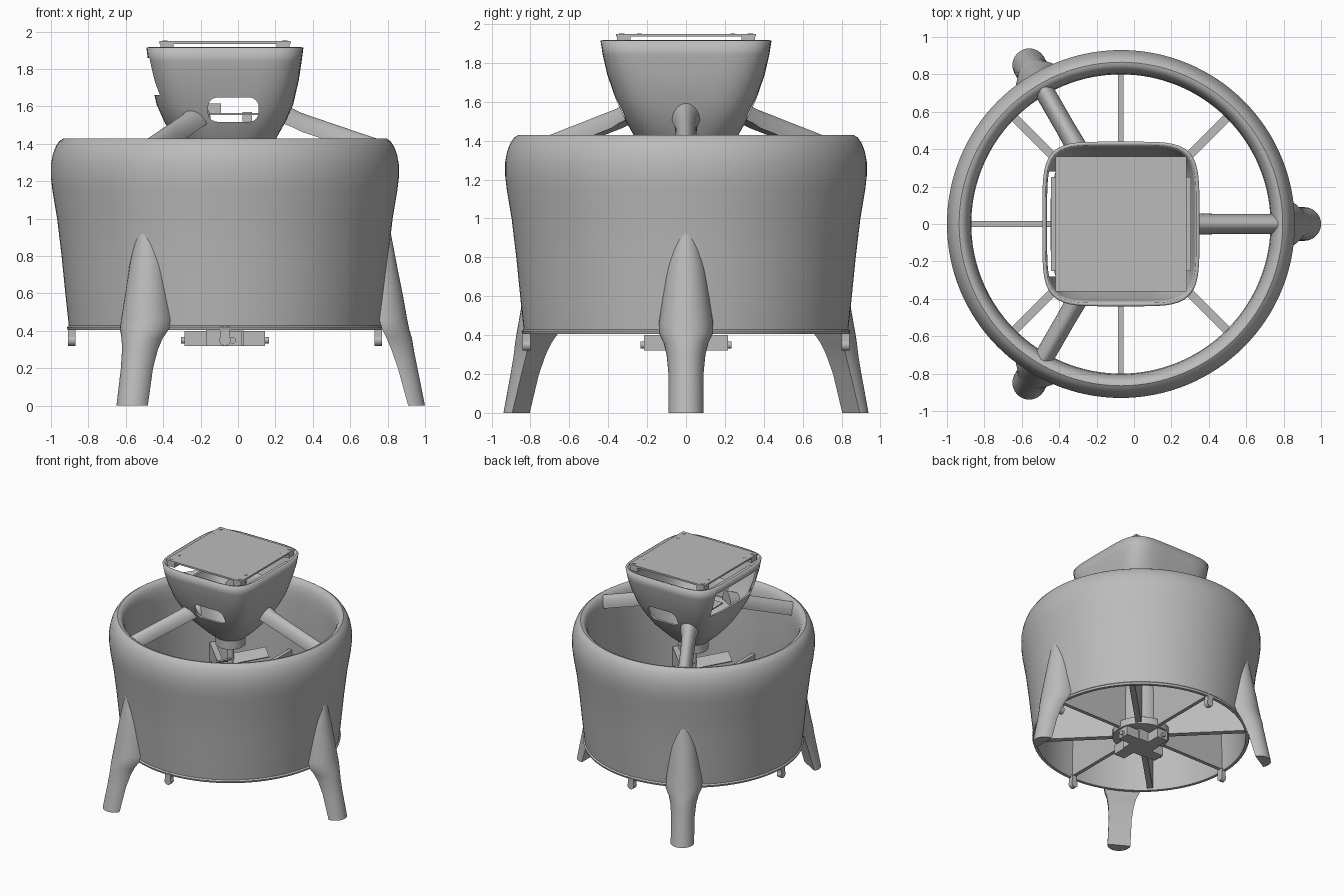
import bpy, bmesh
from math import sin, cos, pi, radians
from mathutils import Matrix, Vector

if "Cube" in bpy.data.objects:
    bpy.data.objects.remove(bpy.data.objects["Cube"])

AXIS = Matrix.Translation((-0.07, 0, 0))   # duct axis

grey = bpy.data.materials.new("plain_grey")
grey.use_nodes = True
grey.diffuse_color = (0.5, 0.5, 0.5, 1)
grey.node_tree.nodes["Principled BSDF"].inputs["Base Color"].default_value = (0.5, 0.5, 0.5, 1)


def finish(name, bm, turn=0, smooth=True):
    """Place a mesh about the duct axis, turned by an angle in degrees."""
    bm.transform(AXIS @ Matrix.Rotation(radians(turn), 4, 'Z'))
    bmesh.ops.recalc_face_normals(bm, faces=bm.faces)
    mesh = bpy.data.meshes.new(name)
    bm.to_mesh(mesh)
    bm.free()
    mesh.materials.append(grey)
    ob = bpy.data.objects.new(name, mesh)
    bpy.context.collection.objects.link(ob)
    if smooth:
        bpy.ops.object.select_all(action='DESELECT')
        ob.select_set(True)
        bpy.context.view_layer.objects.active = ob
        bpy.ops.object.shade_smooth_by_angle(angle=radians(35))
    return ob


def loft(name, rings, turn=0, caps=(True, True), closed=False):
    """Skin a list of equal-length point rings."""
    bm = bmesh.new()
    rows = [[bm.verts.new(p) for p in ring] for ring in rings]
    pairs = list(zip(rows, rows[1:]))
    if closed:
        pairs.append((rows[-1], rows[0]))
    for a, b in pairs:
        for i in range(len(a)):
            j = (i + 1) % len(a)
            bm.faces.new((a[i], a[j], b[j], b[i]))
    if caps[0]:
        bm.faces.new(rows[0])
    if caps[1]:
        bm.faces.new(rows[-1])
    return finish(name, bm, turn)


def circle(r, z, n=96):
    return [(r * cos(2 * pi * i / n), r * sin(2 * pi * i / n), z) for i in range(n)]


def box(name, centre, size, turn=0, bevel=0, tilt=0):
    bm = bmesh.new()
    bmesh.ops.create_cube(bm, size=1)
    bm.transform(Matrix.Translation(centre) @ Matrix.Rotation(radians(tilt), 4, 'X')
                 @ Matrix.Diagonal((*size, 1)))
    if bevel:
        # round only the edges running along y
        edges = [e for e in bm.edges if abs((e.verts[0].co - e.verts[1].co).normalized().y) > 0.9]
        bmesh.ops.bevel(bm, geom=edges, offset=bevel, segments=6, affect='EDGES', profile=0.5)
    return finish(name, bm, turn, False)


def rod(name, centre, r, length, axis='Z', turn=0):
    bm = bmesh.new()
    bmesh.ops.create_cone(bm, cap_ends=True, segments=24, radius1=r, radius2=r, depth=length)
    up = {'X': Vector((1, 0, 0)), 'Y': Vector((0, 1, 0)), 'Z': Vector((0, 0, 1))}[axis]
    bm.transform(Matrix.Translation(centre) @ up.to_track_quat('Z', 'Y').to_matrix().to_4x4())
    return finish(name, bm, turn)


# Duct: closed wing-like section turned round the axis
section = [(0.815, 0.405), (0.84, 0.405), (0.845, 0.42), (0.835, 0.43), (0.853, 0.6),
           (0.873, 0.8), (0.897, 1.0), (0.922, 1.15), (0.93, 1.22), (0.93, 1.29),
           (0.921, 1.34), (0.905, 1.385), (0.885, 1.415), (0.865, 1.428), (0.848, 1.425),
           (0.83, 1.41), (0.815, 1.38), (0.805, 1.33), (0.80, 1.26), (0.80, 0.9)]
loft("duct", [circle(r, z, 128) for r, z in section], caps=(False, False), closed=True)


def half_round(n=18):
    return [(cos(t), sin(t)) for t in [-pi / 2 + pi * i / n for i in range(n + 1)]]


# Legs: height, inner radius, outer radius, half width
leg = [(0, 0.98, 1.07, 0.09), (0.2, 0.925, 1.03, 0.09), (0.3, 0.89, 1.01, 0.1),
       (0.36, 0.865, 1.0, 0.115), (0.41, 0.84, 0.985, 0.14), (0.46, 0.825, 0.975, 0.14),
       (0.6, 0.82, 0.95, 0.12), (0.75, 0.82, 0.92, 0.1), (0.88, 0.82, 0.895, 0.07),
       (0.96, 0.82, 0.88, 0.03)]
# Arms: radius, top height, half width
arm = [(0.28, 1.62, 0.075), (0.36, 1.59, 0.068), (0.41, 1.565, 0.056),
       (0.6, 1.5, 0.053), (0.86, 1.412, 0.053)]
for k in range(3):
    loft(f"leg_{k + 1}", [[(a + (b - a) * c, w * s, z) for c, s in half_round()]
                          for z, a, b, w in leg], 120 * k)
    loft(f"arm_{k + 1}", [[(r, w * s, z - 0.1 + 0.1 * c) for c, s in half_round()]
                          for r, z, w in arm], 120 * k)


# Pod: rounded square shell narrowing to a round neck
def squircle(hx, hy, n, z, count=96):
    ring = []
    for i in range(count):
        c, s = cos(2 * pi * i / count), sin(2 * pi * i / count)
        k = (abs(c) ** n + abs(s) ** n) ** (-1 / n)
        ring.append((hx * k * c, hy * k * s, z))
    return ring


pod_rings = [(0.12, 0.12, 2, 1.27), (0.19, 0.19, 2.2, 1.33), (0.24, 0.235, 2.6, 1.385),
             (0.275, 0.27, 3, 1.43), (0.325, 0.32, 3.5, 1.52), (0.365, 0.36, 4, 1.61),
             (0.395, 0.405, 4.5, 1.74), (0.41, 0.428, 5, 1.84), (0.42, 0.44, 5, 1.915)]
pod = loft("pod_shell", [squircle(*r) for r in pod_rings], caps=(True, False))
shell = pod.modifiers.new("wall", 'SOLIDIFY')
shell.thickness = 0.018
shell.offset = -1
cutters = [box("window_cutter", (0.045, 0, 1.583), (0.27, 1.2, 0.13), bevel=0.05),
           box("hatch_cutter", (-0.42, 0, 1.76), (0.16, 0.56, 0.2))]
for cutter in cutters:
    cut = pod.modifiers.new(cutter.name, 'BOOLEAN')
    cut.operation = 'DIFFERENCE'
    cut.solver = 'EXACT'
    cut.object = cutter
    cutter.hide_render = True
    cutter.hide_viewport = True
    cutter.display_type = 'WIRE'

# Lid on corner posts, with screws
box("lid", (0, 0, 1.942), (0.7, 0.72, 0.014))
for sx in (-1, 1):
    box("lid_rail", (sx * 0.36, 0, 1.88), (0.03, 0.5, 0.02))
    for sy in (-1, 1):
        box("lid_post", (sx * 0.31, sy * 0.32, 1.915), (0.07, 0.07, 0.04))
        rod("lid_screw", (sx * 0.32, sy * 0.33, 1.948), 0.014, 0.008)
        rod("lid_screw", (sx * 0.31, sy * 0.24, 1.948), 0.012, 0.006)

# Electronics inside the pod
box("circuit_board", (0.03, 0, 1.56), (0.4, 0.3, 0.01))
box("board_block", (-0.06, 0, 1.59), (0.08, 0.1, 0.05))
box("board_plug", (0.12, 0, 1.545), (0.05, 0.06, 0.05))

# Motor, shaft and short propeller blades under the pod
rod("motor", (0, 0, 1.24), 0.115, 0.09)
rod("motor_shaft", (0, 0, 1.1), 0.025, 0.25)
for turn in (60, 240):
    box("propeller_blade", (0.16, 0, 1.06), (0.3, 0.09, 0.012), turn, tilt=35)

# Centre body and radial vanes
body = [(0.22, 0.41), (0.22, 0.47), (0.17, 0.5), (0.17, 0.75), (0.15, 0.88),
        (0.11, 0.97), (0.04, 1.01)]
loft("centre_body", [circle(r, z, 48) for r, z in body])
for k in range(8):
    box(f"vane_{k + 1}", (0.48, 0, 0.63), (0.66, 0.045 if k % 2 else 0.03, 0.42), 45 * k)

# Servo blocks below the body and hooks on the lower rim
box("servo_core", (0, 0, 0.365), (0.2, 0.2, 0.09))
for k in range(4):
    turn = 90 * k
    box("servo_block", (0.14, 0.04, 0.36), (0.15, 0.1, 0.08), turn)
    rod("servo_knob", (0.22, 0.04, 0.35), 0.018, 0.03, 'X', turn)
    box("hook_stem", (0.82, 0, 0.385), (0.04, 0.05, 0.08), turn)
    rod("hook_eye", (0.82, 0, 0.35), 0.03, 0.04, 'X', turn)
